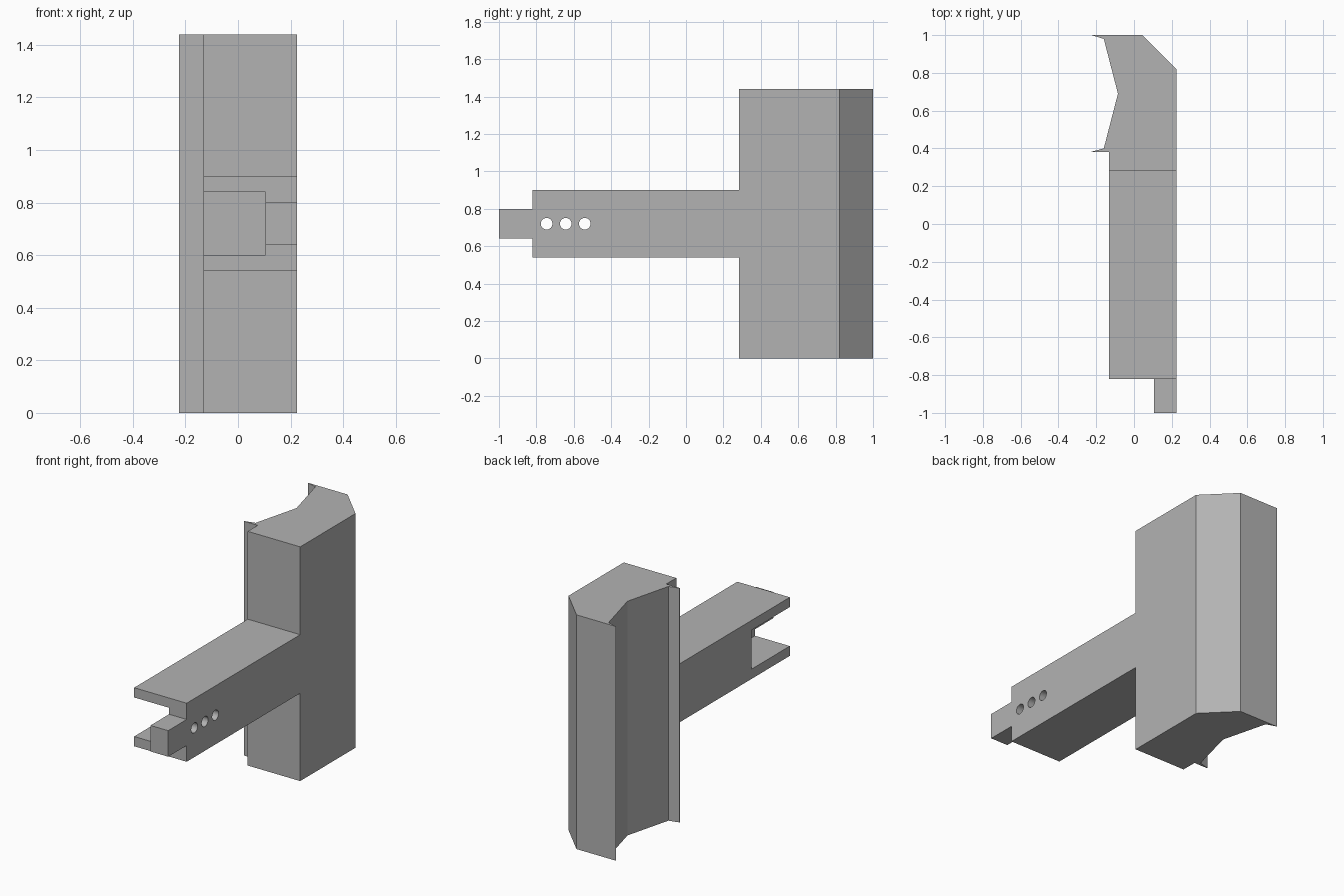
import bpy, bmesh, math
from mathutils import Matrix, Vector

default = bpy.data.objects.get("Cube")
if default:
    bpy.data.objects.remove(default, do_unlink=True)

grey = bpy.data.materials.new("plain grey")
grey.use_nodes = True
grey.diffuse_color = (0.45, 0.45, 0.45, 1)
grey.node_tree.nodes["Principled BSDF"].inputs["Base Color"].default_value = grey.diffuse_color


def finish(name, bm):
    bmesh.ops.recalc_face_normals(bm, faces=bm.faces)
    mesh = bpy.data.meshes.new(name)
    bm.to_mesh(mesh)
    bm.free()
    mesh.materials.append(grey)
    ob = bpy.data.objects.new(name, mesh)
    bpy.context.collection.objects.link(ob)
    return ob


def box(name, low, high):
    low, high = Vector(low), Vector(high)
    bm = bmesh.new()
    bmesh.ops.create_cube(bm, size=1, matrix=Matrix.Translation((low + high) / 2)
                          @ Matrix.Diagonal((high - low).to_4d()))
    return finish(name, bm)


def prism(name, outline, height):
    bm = bmesh.new()
    face = bm.faces.new([bm.verts.new((x, y, 0)) for x, y in outline])
    top = bmesh.ops.extrude_face_region(bm, geom=[face])["geom"]
    bmesh.ops.translate(bm, vec=(0, 0, height),
                        verts=[v for v in top if isinstance(v, bmesh.types.BMVert)])
    return finish(name, bm)


def rod(name, y, z, radius):
    bm = bmesh.new()
    bmesh.ops.create_cone(bm, cap_ends=True, segments=32, radius1=radius, radius2=radius, depth=0.3,
                          matrix=Matrix.Translation((0.17, y, z)) @ Matrix.Rotation(math.pi / 2, 4, 'Y'))
    return finish(name, bm)


def combine(target, tool, operation):
    mod = target.modifiers.new(operation.lower(), 'BOOLEAN')
    mod.operation, mod.solver, mod.object = operation, 'EXACT', tool
    bpy.context.view_layer.objects.active = target
    bpy.ops.object.modifier_apply(modifier=mod.name)
    bpy.data.objects.remove(tool, do_unlink=True)


SIDE, INNER, OUTER = 0.225, 0.105, -0.132
MID = 0.72

# Upright block with bevelled back corner, shallow V channel and thin lips
upright = prism("upright_block", [
    (SIDE, 0.283), (SIDE, 0.82), (0.045, 1), (-SIDE, 1), (-0.16, 0.98), (-0.085, 0.69),
    (-0.16, 0.40), (-SIDE, 0.383), (-SIDE, 0.38), (OUTER, 0.38), (OUTER, 0.283)], 1.44)

# Arm with a slot open to the front and one side
arm = box("arm", (OUTER, -0.82, MID - 0.18), (SIDE, 0.283, MID + 0.18))
slot = box("slot_cutter", (OUTER - 0.1, -0.95, MID - 0.12), (INNER, -0.45, MID + 0.12))
combine(arm, slot, 'DIFFERENCE')

# Tongue continuing the remaining side wall
combine(arm, box("tongue", (INNER, -1, MID - 0.08), (SIDE, -0.82, MID + 0.08)), 'UNION')

# Row of pin holes through the side wall
for i in range(3):
    combine(arm, rod("hole_cutter", -0.745 + i * 0.102, MID, 0.031), 'DIFFERENCE')
